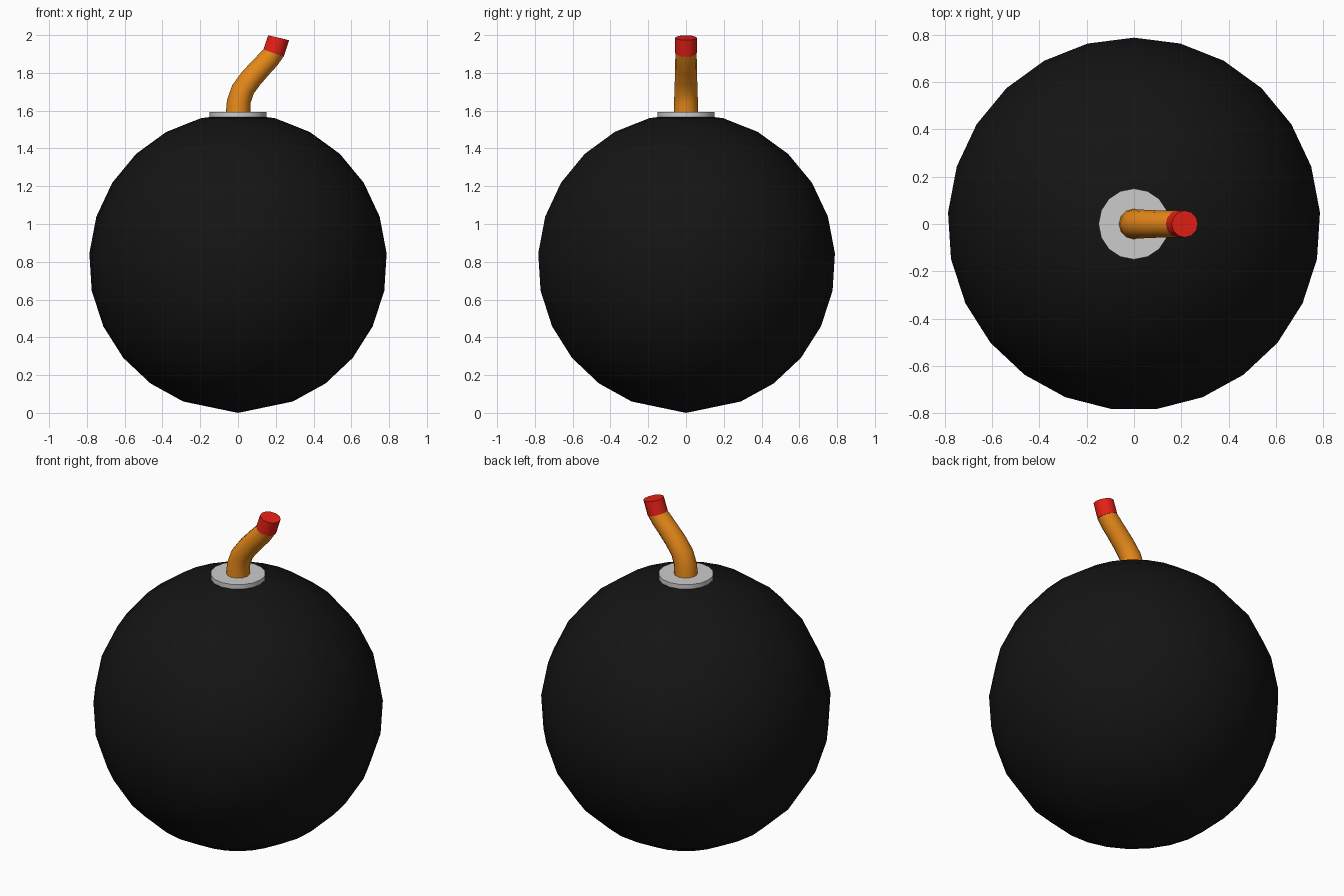
import bpy, bmesh
from math import sin, cos, pi, radians

if "Cube" in bpy.data.objects:
    bpy.data.objects.remove(bpy.data.objects["Cube"])


def material(name, rgb):
    m = bpy.data.materials.new(name)
    m.diffuse_color = (*rgb, 1)
    m.use_nodes = True
    m.node_tree.nodes["Principled BSDF"].inputs["Base Color"].default_value = m.diffuse_color
    return m


def finish(name, bm, mat=None):
    bmesh.ops.recalc_face_normals(bm, faces=bm.faces)
    me = bpy.data.meshes.new(name)
    bm.to_mesh(me)
    bm.free()
    ob = bpy.data.objects.new(name, me)
    bpy.context.collection.objects.link(ob)
    if mat:
        me.materials.append(mat)
    bpy.ops.object.select_all(action='DESELECT')
    ob.select_set(True)
    bpy.context.view_layer.objects.active = ob
    bpy.ops.object.shade_smooth_by_angle(angle=radians(35))
    return ob


def bridge(bm, a, b):
    n = len(a)
    for i in range(n):
        bm.faces.new((a[i], a[(i + 1) % n], b[(i + 1) % n], b[i]))


def tube(name, sections, mat, sides=12):
    """Closed tube from sections (x, z, tilt in degrees, radius)."""
    bm = bmesh.new()
    rings = []
    for x, z, tilt, r in sections:
        t = radians(tilt)
        ring = []
        for i in range(sides):
            a = 2 * pi * i / sides
            u = r * cos(a)
            ring.append(bm.verts.new((x + u * cos(t), r * sin(a), z - u * sin(t))))
        rings.append(ring)
    for a, b in zip(rings, rings[1:]):
        bridge(bm, a, b)
    bm.faces.new(rings[0])
    bm.faces.new(rings[-1])
    return finish(name, bm, mat)


black = material("black", (0.007, 0.007, 0.007))
orange = material("orange", (0.80, 0.25, 0.01))
red = material("red", (0.80, 0.015, 0.008))

# Round body: 25 sides, rings 1/25 turn apart counted from the top
N, R, CZ = 25, 0.79, 0.795
bm = bmesh.new()
top = bm.verts.new((0, 0, CZ + R))
bottom = bm.verts.new((0, 0, 0))
rings = []
for k in range(1, 12):
    p = 2 * pi * k / N
    rings.append([bm.verts.new((R * sin(p) * sin(2 * pi * i / N),
                                R * sin(p) * cos(2 * pi * i / N),
                                CZ + R * cos(p))) for i in range(N)])
for a, b in zip(rings, rings[1:]):
    bridge(bm, a, b)
for i in range(N):
    j = (i + 1) % N
    bm.faces.new((top, rings[0][i], rings[0][j]))
    bm.faces.new((bottom, rings[-1][j], rings[-1][i]))
finish("bomb_body", bm, black)

# Grey collar around the fuse
tube("fuse_collar", [(0, 1.56, 0, 0.15), (0, 1.593, 0, 0.15)], None, 16)

# Bent fuse and its burning tip
tube("fuse", [(0, 1.58, 0, 0.065), (0.004, 1.648, 7, 0.063),
              (0.026, 1.712, 22, 0.061), (0.07, 1.772, 37, 0.059),
              (0.125, 1.833, 41, 0.057), (0.16, 1.87, 34, 0.057),
              (0.188, 1.905, 20, 0.056)], orange)
tube("fuse_tip", [(0.188, 1.905, 19, 0.057), (0.215, 1.986, 13, 0.057)], red)
